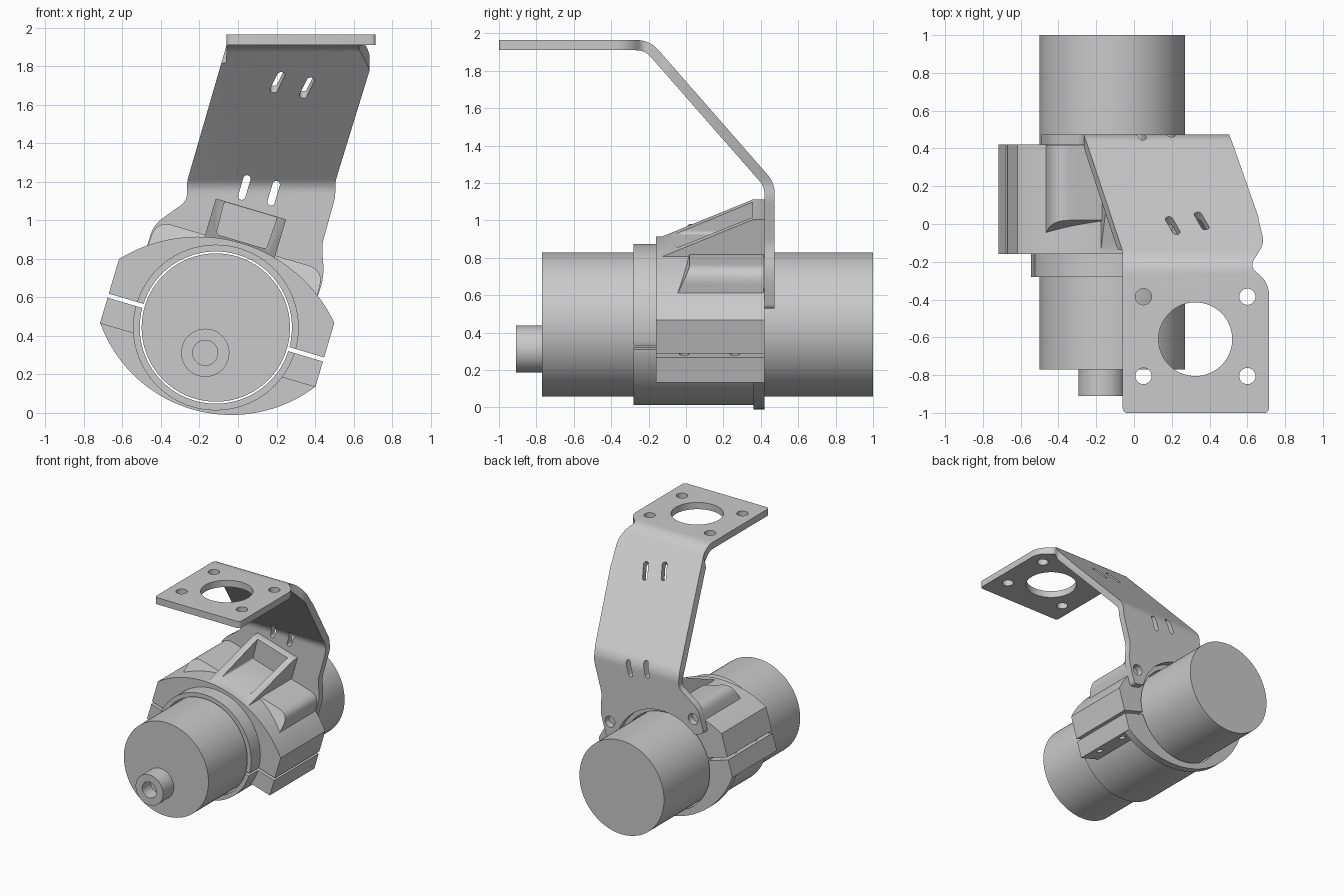
import bpy, bmesh
from math import cos, sin, pi, radians
from mathutils import Matrix, Vector

if "Cube" in bpy.data.objects:
    bpy.data.objects.remove(bpy.data.objects["Cube"])

GREY = (0.59, 0.59, 0.59, 1)
metal = bpy.data.materials.new("plain grey metal")
metal.use_nodes = True
metal.diffuse_color = GREY
metal.node_tree.nodes["Principled BSDF"].inputs["Base Color"].default_value = GREY

# Frames: FRONT extrudes x,z outlines along y; TOP takes x,y; SIDE takes y,z
FRONT = Matrix.Identity(4)
TOP = Matrix.Rotation(-pi / 2, 4, 'X')
SIDE = Matrix(((0, 1, 0, 0), (1, 0, 0, 0), (0, 0, 1, 0), (0, 0, 0, 1)))
TILT = Matrix.Rotation(radians(16.5), 4, 'Y')
CLAMP = Matrix.Translation((-0.115, 0, 0.443)) @ TILT


def arc(r, a, b, n, cx=0, cy=0):
    """Points on an arc, angles in degrees."""
    return [(cx + r * cos(radians(a + (b - a) * i / n)),
             cy + r * sin(radians(a + (b - a) * i / n))) for i in range(n + 1)]


def circle(r, cx=0, cy=0, n=64):
    return arc(r, 0, 360, n, cx, cy)[:-1]


def slot(w, h):
    return arc(w, 0, 180, 10, 0, h - w) + arc(w, 180, 360, 10, 0, w - h)


def soften(pts, closed=True):
    """Round every corner that carries a third value, its setback."""
    out = []
    for i, p in enumerate(pts):
        if len(p) < 3 or (not closed and i in (0, len(pts) - 1)):
            out.append(p[:2])
            continue
        c = Vector(p[:2])
        a = c + (Vector(pts[i - 1][:2]) - c).normalized() * p[2]
        b = c + (Vector(pts[(i + 1) % len(pts)][:2]) - c).normalized() * p[2]
        for k in range(9):
            t = k / 8
            out.append(tuple(a * (1 - t) ** 2 + c * 2 * t * (1 - t) + b * t * t))
    return out


def prism(name, pts, lo, hi, frame=FRONT):
    bm = bmesh.new()
    rings = [[bm.verts.new(frame @ Vector((x, d, z))) for x, z in pts] for d in (lo, hi)]
    for ring in rings:
        bm.faces.new(ring)
    for i in range(len(pts)):
        j = (i + 1) % len(pts)
        bm.faces.new((rings[0][i], rings[0][j], rings[1][j], rings[1][i]))
    bmesh.ops.recalc_face_normals(bm, faces=bm.faces)
    mesh = bpy.data.meshes.new(name)
    bm.to_mesh(mesh)
    bm.free()
    mesh.materials.append(metal)
    ob = bpy.data.objects.new(name, mesh)
    bpy.context.collection.objects.link(ob)
    return ob


def merge(ob, operation, tool):
    """Apply a boolean with a tool object, then remove the tool."""
    tool.hide_render = True
    mod = ob.modifiers.new("bool", 'BOOLEAN')
    mod.operation, mod.solver, mod.object = operation, 'EXACT', tool
    bpy.context.view_layer.objects.active = ob
    bpy.ops.object.modifier_apply(modifier=mod.name)
    bpy.data.objects.remove(tool)


def combine(ob, operation, *args):
    merge(ob, operation, prism("helper", *args))


# Motor and its off-centre hollow shaft
motor = prism("motor_body", circle(0.385, n=96), -0.77, 1.0, CLAMP)
shaft = prism("motor_shaft", circle(0.125, -0.17, 0.312), -0.91, -0.76)
combine(shaft, 'DIFFERENCE', circle(0.065, -0.17, 0.312, 48), -1.0, -0.8)

# Upper clamp half: arched block, collar, bolt lugs, wedge with open pocket
edge = 0.583
half = 48.03
arch = arc(0.784, 90 - half, 90 + half, 40, 0, -0.326)
upper = prism("upper_clamp", [(-edge, 0.011), (edge, 0.011)] + arch, -0.16, 0.42, CLAMP)
combine(upper, 'UNION', [(-0.429, 0.011), (0.429, 0.011)] + arc(0.43, 2, 178, 60),
        -0.28, 0.2, CLAMP)
lug_side = [(-0.05, 0.1), (0.415, 0.1), (0.415, 0.5), (0.06, 0.5), (0.02, 0.446), (-0.05, 0.3)]
for s in (-1, 1):
    lug = prism("helper", soften([(s * 0.15, 0.2), (s * 0.46, 0.2), (s * 0.455, 0.446, 0.09),
                                  (s * 0.15, 0.446)]), -0.2, 0.6, CLAMP)
    combine(lug, 'INTERSECT', lug_side, -0.7, 0.7, CLAMP @ SIDE)
    merge(upper, 'UNION', lug)
wedge = [(-0.15, 0.3), (0.42, 0.3), (0.42, 0.642), (0.36, 0.642), (-0.15, 0.425)]
combine(upper, 'UNION', wedge, -0.19, 0.19, CLAMP @ SIDE)
pocket = [(-0.135, 0.465, 0.02), (0.135, 0.465, 0.02), (0.15, 0.8), (-0.15, 0.8)]
combine(upper, 'DIFFERENCE', soften(pocket), -0.3, 0.355, CLAMP)
combine(upper, 'DIFFERENCE', circle(0.395, n=96), -0.5, 0.6, CLAMP)

# Lower clamp half: half tube, side flanges with bolt holes, curved end plate
lower = prism("lower_clamp", [(0.429, -0.011), (-0.429, -0.011)] + arc(0.43, 182, 358, 60),
              -0.28, 0.42, CLAMP)
flange = [(-edge, -0.15), (edge, -0.15), (edge, -0.011), (-edge, -0.011)]
combine(lower, 'UNION', flange, -0.16, 0.42, CLAMP)
half = 53.7
end_plate = arc(0.7236, 270 - half, 270 + half, 48, 0, 0.2816)
combine(lower, 'UNION', end_plate + flange[2:], 0.36, 0.42, CLAMP)
combine(lower, 'DIFFERENCE', circle(0.395, n=96), -0.5, 0.6, CLAMP)
for s in (-1, 1):
    for y in (-0.01, 0.26):
        combine(lower, 'DIFFERENCE', circle(0.026, s * 0.515, y, 24), -0.1, 0.3, CLAMP @ TOP)

# Bracket: bent sheet, trimmed to its front and top outlines
path = [Vector(p) for p in soften([(-1, 1.937), (-0.207, 1.937, 0.06), (0.447, 1.19, 0.05),
                                   (0.447, 0.5)], closed=False)]
sides = ([], [])
for i, p in enumerate(path):
    d = (path[min(i + 1, len(path) - 1)] - path[max(i - 1, 0)]).normalized()
    n = Vector((-d.y, d.x)) * 0.0275
    sides[0].append(tuple(p + n))
    sides[1].append(tuple(p - n))
bracket = prism("mounting_bracket", sides[0] + sides[1][::-1], -0.75, 0.9, SIDE)


def tilted(u, v):
    p = CLAMP @ Vector((u, 0, v))
    return p.x, p.z


saddle = [tilted(*p) for p in arc(0.43, 150, 30, 32)]
front_outline = soften([(-0.1, 2.1), (-0.1, 1.91), (-0.062, 1.9), (-0.265, 1.2, 0.03),
                        (-0.265, 1.1, 0.04), (*tilted(-0.462, 0.42), 0.06),
                        (*tilted(-0.462, 0.22), 0.03)]
                       + saddle
                       + [(*tilted(0.462, 0.22), 0.03), (*tilted(0.462, 0.42), 0.06),
                          (0.435, 0.87, 0.04), (0.505, 1.12, 0.03), (0.505, 1.2, 0.03),
                          (0.73, 1.93), (0.73, 2.1)])
combine(bracket, 'INTERSECT', front_outline, -1.2, 0.8)
top_outline = soften([(-0.06, -1.001, 0.03), (0.715, -1.001, 0.03), (0.715, -0.31, 0.07),
                      (0.612, -0.225, 0.045), (0.69, -0.1, 0.04), (0.66, 0.02), (0.66, 0.7),
                      (-0.65, 0.7), (-0.65, -0.05), (-0.06, -0.14)])
combine(bracket, 'INTERSECT', top_outline, -2.2, 0.2, TOP)

# Bracket holes: large opening, four corner holes, two leg holes
combine(bracket, 'DIFFERENCE', circle(0.195, 0.325, -0.61), -2.1, -1.8, TOP)
for x in (0.05, 0.6):
    for y in (-0.805, -0.385):
        combine(bracket, 'DIFFERENCE', circle(0.043, x, y, 32), -2.1, -1.8, TOP)
for s in (-1, 1):
    combine(bracket, 'DIFFERENCE', circle(0.045, s * 0.395, 0.34, 32), 0.3, 0.6, CLAMP)

# Paired slots near both bends
normal = Vector((0, 0.752, 0.659))
along = Vector((0.05, -0.0877, 0.1)).normalized()
across = normal.cross(along)
lean = Matrix((across, normal, along)).transposed().to_4x4()
for x, y, z in ((0.205, -0.01, 1.75), (0.358, 0.015, 1.722)):
    combine(bracket, 'DIFFERENCE', slot(0.02, 0.075), -0.15, 0.15,
            Matrix.Translation((x, y, z)) @ lean)
for x, z in ((0.033, 1.17), (0.185, 1.14)):
    combine(bracket, 'DIFFERENCE', slot(0.019, 0.066), -0.2, 0.2,
            Matrix.Translation((x, 0.44, z)) @ TILT)

# Smooth shading with crisp edges
bpy.ops.object.select_all(action='DESELECT')
for ob in (motor, shaft, upper, lower, bracket):
    ob.select_set(True)
bpy.context.view_layer.objects.active = bracket
bpy.ops.object.shade_smooth_by_angle(angle=radians(30))
